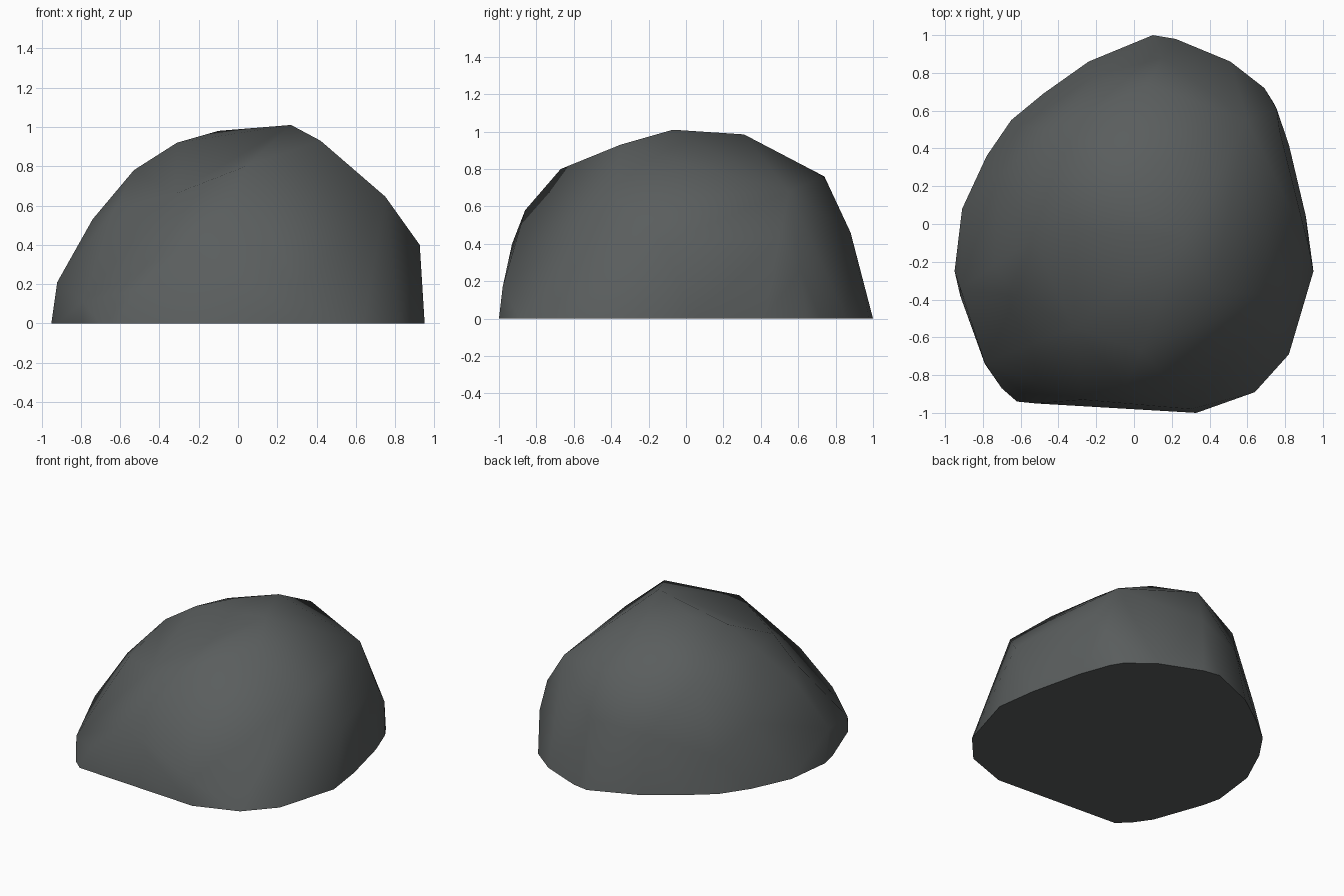
import bpy, bmesh, math

if "Cube" in bpy.data.objects:
    bpy.data.objects.remove(bpy.data.objects["Cube"])

# Footprint of the boulder on the ground
base = [(.95, -.25), (.91, .04), (.82, .42), (.74, .64), (.69, .72), (.51, .86), (.22, .98), (.1, 1),
        (-.24, .86), (-.48, .69), (-.65, .55), (-.78, .36), (-.91, .08), (-.95, -.25),
        (-.92, -.38), (-.79, -.74), (-.70, -.87), (-.62, -.94), (.33, -1), (.64, -.89), (.82, -.69)]

# Corner points of the weathered body, from the flanks up to the crown
body = [(-.92, -.34, .21), (-.74, -.22, .53), (-.53, -.08, .78), (-.31, -.04, .92),  # left flank
        (-.79, -.735, .11), (-.62, -.38, .59),                                       # front left
        (-.52, -.95, .17), (-.27, -.93, .40), (-.05, -.86, .58), (.04, -.67, .80),   # front ridge
        (.30, -.98, .17), (.42, -.35, .93),                                          # front right
        (.925, -.12, .40), (.75, -.38, .645), (.84, -.2, .5),                        # right flank
        (.755, .61, .26), (.77, .50, .43), (.60, .55, .68),                          # back right
        (.07, .74, .76), (.15, .88, .46),                                            # back
        (-.6, .52, .25), (-.22, .78, .40), (-.43, .5, .74), (-.72, .25, .42),        # back left
        (.27, -.07, 1.01), (-.1, .1, .98), (.11, .31, .985)]                         # crown

bm = bmesh.new()
for x, y in base:
    bm.verts.new((x, y, 0))
for p in body:
    bm.verts.new(p)
hollow = bm.verts.new((-.32, -.55, .80))
bmesh.ops.convex_hull(bm, input=bm.verts[:])
# Sink the shallow hollow on the front left
if hollow.link_faces:
    hollow.co.z = .66
loose = [v for v in bm.verts if not v.link_faces]
bmesh.ops.delete(bm, geom=loose, context='VERTS')
# Merge the underside into one flat face
bmesh.ops.dissolve_limit(bm, angle_limit=math.radians(1), verts=bm.verts[:], edges=bm.edges[:])
bmesh.ops.recalc_face_normals(bm, faces=bm.faces[:])

# Smooth body, sharp ground edge
for f in bm.faces:
    f.smooth = f.normal.z > -0.9
for e in bm.edges:
    e.smooth = all(f.smooth for f in e.link_faces)

mesh = bpy.data.meshes.new("boulder")
bm.to_mesh(mesh)
bm.free()
stone = bpy.data.materials.new("dark grey stone")
stone.diffuse_color = (0.102, 0.111, 0.111, 1)
stone.use_nodes = True
stone.node_tree.nodes["Principled BSDF"].inputs["Base Color"].default_value = stone.diffuse_color
mesh.materials.append(stone)
bpy.context.collection.objects.link(bpy.data.objects.new("boulder", mesh))
